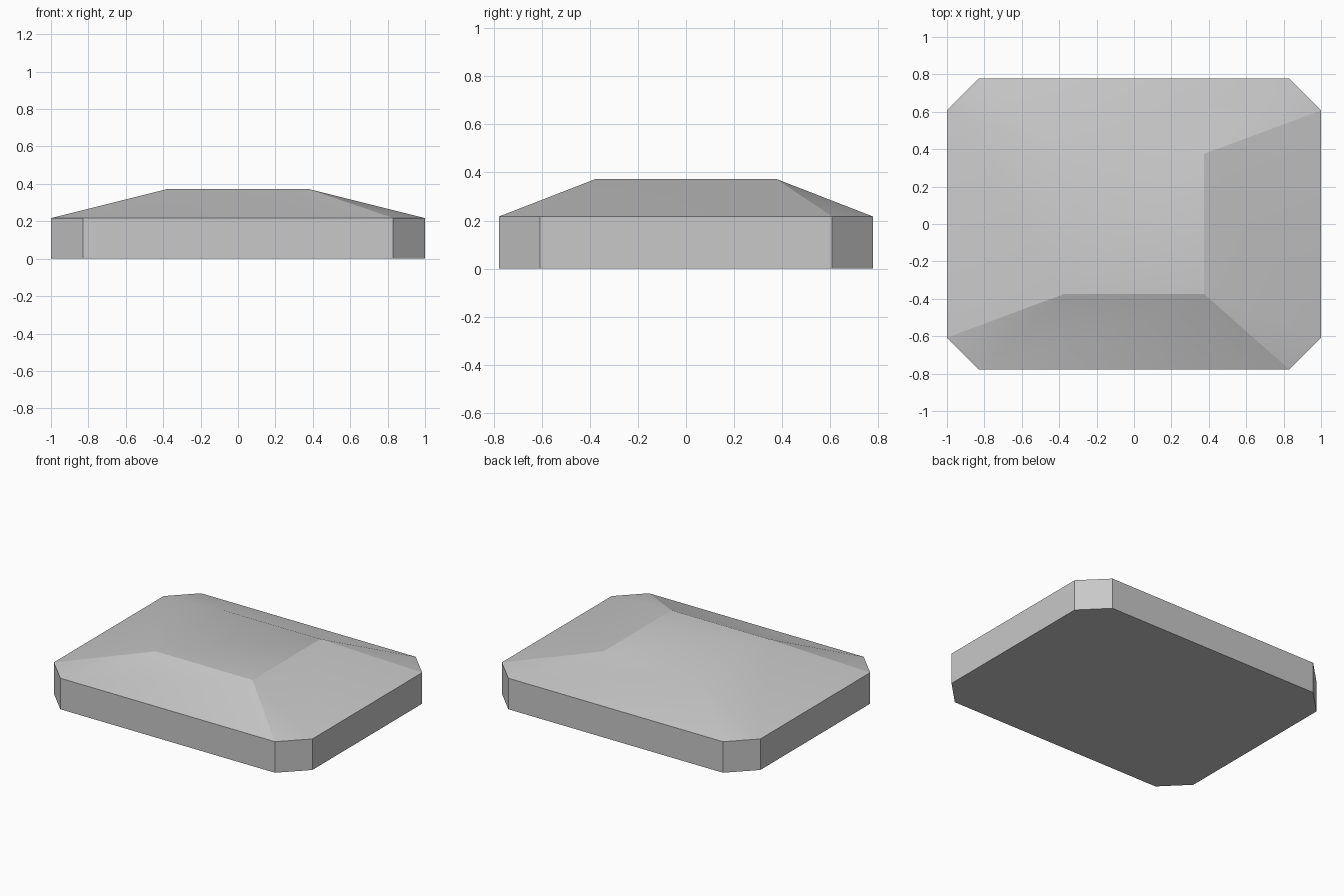
import bpy
import bmesh

cube = bpy.data.objects.get("Cube")
if cube:
    bpy.data.objects.remove(cube, do_unlink=True)

HALF_X, HALF_Y, CHAMFER = 1.0, 0.777, 0.17
RIM_Z, TOP_Z, TOP_HALF = 0.217, 0.373, 0.375

# One plain grey
grey = bpy.data.materials.new("light grey")
grey.use_nodes = True
colour = (0.58, 0.58, 0.58, 1.0)
grey.diffuse_color = colour
grey.node_tree.nodes["Principled BSDF"].inputs["Base Color"].default_value = colour

bm = bmesh.new()

# Corner signs, anticlockwise from the front at -x
signs = [(-1, -1), (1, -1), (1, 1), (-1, 1)]


def octagon(z):
    """Ring of eight vertices, two per chamfered corner."""
    ring = []
    for sx, sy in signs:
        ends = [(sx * HALF_X, sy * (HALF_Y - CHAMFER), z),
                (sx * (HALF_X - CHAMFER), sy * HALF_Y, z)]
        if sx * sy < 0:
            ends.reverse()
        ring += [bm.verts.new(p) for p in ends]
    return ring


bottom, rim = octagon(0), octagon(RIM_Z)
top = [bm.verts.new((sx * TOP_HALF, sy * TOP_HALF, TOP_Z)) for sx, sy in signs]

# Underside and vertical walls
bm.faces.new(bottom[::-1])
for i in range(8):
    j = (i + 1) % 8
    bm.faces.new((bottom[i], bottom[j], rim[j], rim[i]))

# Flat crown, sloping sides and corner triangles
bm.faces.new(top)
for i in range(4):
    j = (i + 1) % 4
    bm.faces.new((rim[2 * i], rim[2 * i + 1], top[i]))
    bm.faces.new((rim[2 * i + 1], rim[2 * j], top[j], top[i]))

# Smooth the sloping top, with hard rim edges and creases on two sides
for face in bm.faces:
    face.smooth = face.normal.z >= 0
for edge in bm.edges:
    edge.smooth = min(v.co.z for v in edge.verts) >= RIM_Z - 0.001
    if all(v in rim for v in edge.verts):
        edge.smooth = False
creases = [(top[0], top[1]), (top[1], top[2]),
           (rim[0], top[0]), (rim[2], top[1]), (rim[4], top[2])]
for pair in creases:
    bm.edges.get(pair).smooth = False

bmesh.ops.recalc_face_normals(bm, faces=bm.faces[:])
for face in bm.faces:
    face.smooth = face.normal.z > 0.1

mesh = bpy.data.meshes.new("chamfered_slab")
bm.to_mesh(mesh)
bm.free()
mesh.materials.append(grey)
slab = bpy.data.objects.new("chamfered_slab", mesh)
bpy.context.collection.objects.link(slab)
